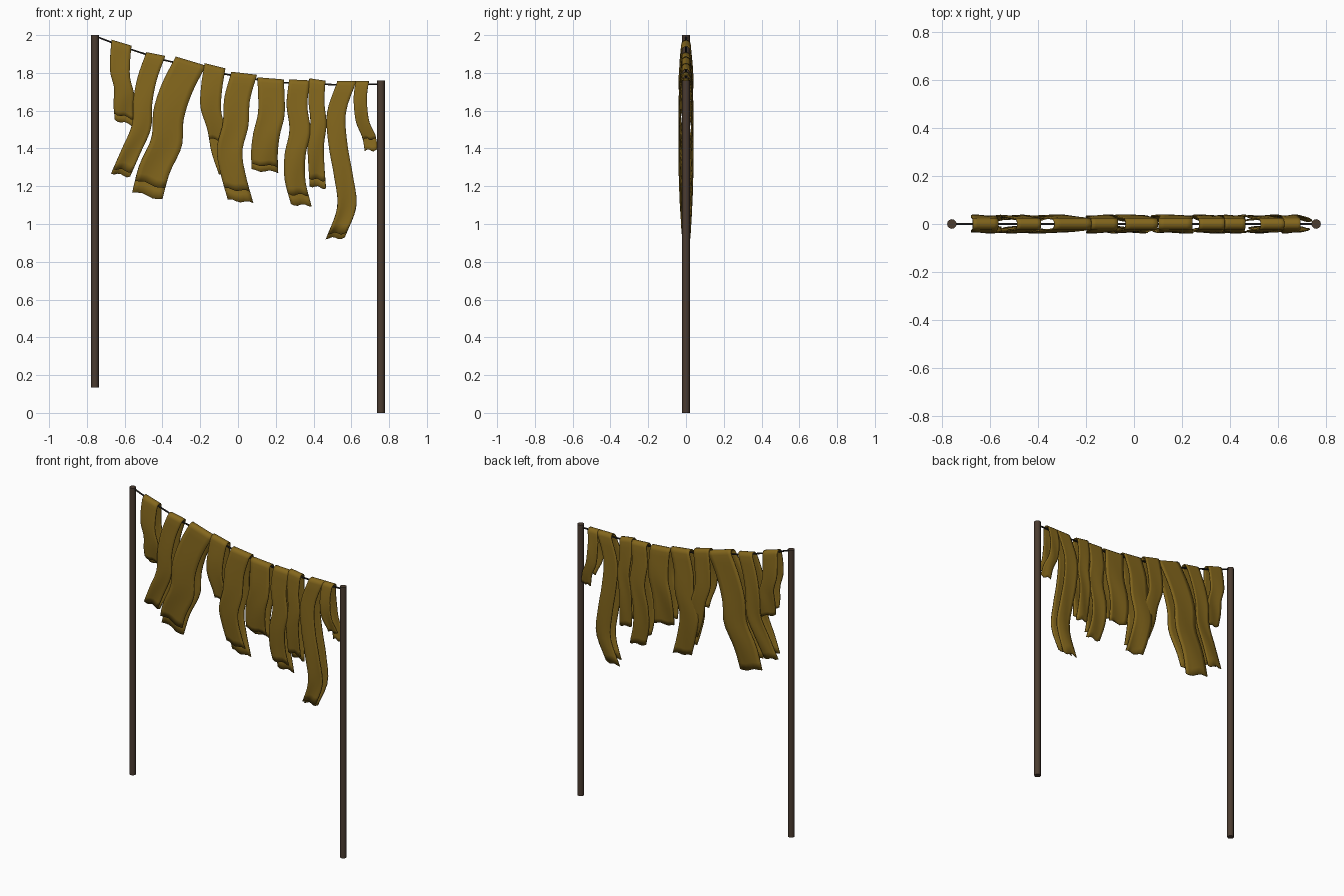
import bpy, bmesh, math

if "Cube" in bpy.data.objects:
    bpy.data.objects.remove(bpy.data.objects["Cube"])


def material(name, rgb):
    m = bpy.data.materials.new(name)
    m.diffuse_color = (*rgb, 1)
    m.use_nodes = True
    m.node_tree.nodes["Principled BSDF"].inputs["Base Color"].default_value = m.diffuse_color
    return m


CLOTH = material("ochre_cloth", (0.23, 0.135, 0.012))
WOOD = material("dark_wood", (0.07, 0.045, 0.03))
ROPE = material("dark_rope", (0.02, 0.017, 0.015))


def smooth(ob):
    bpy.ops.object.select_all(action='DESELECT')
    ob.select_set(True)
    bpy.context.view_layer.objects.active = ob
    bpy.ops.object.shade_smooth_by_angle(angle=math.radians(40))


def post(name, x, z0, z1):
    bpy.ops.mesh.primitive_cylinder_add(vertices=12, radius=0.02, depth=z1 - z0,
                                        location=(x, 0, (z0 + z1) / 2))
    ob = bpy.context.object
    ob.name = name
    ob.data.materials.append(WOOD)
    smooth(ob)


def spline(vals, t):
    # Catmull-Rom through evenly spaced values
    n = len(vals) - 1
    i = min(int(t * n), n - 1)
    u = t * n - i
    b, c = vals[i], vals[i + 1]
    a = vals[i - 1] if i else 2 * b - c
    d = vals[i + 2] if i + 2 <= n else 2 * c - b
    return 0.5 * (2*b + (c - a)*u + (2*a - 5*b + 4*c - d)*u*u + (3*b - a - 3*c + d)*u**3)


def strip(k, top, front, back, width, slope, xs):
    # Cross rows run up the front, over the rope and down the back
    r, cols, rows = 0.022, 6, 16
    path = []
    for side, end in ((-1, front), (1, back)):
        leg = []
        for j in range(rows + 1):
            s = j / rows
            z = top - r + (end - top + r) * s
            d = 0.022 + 0.015 * math.sin(math.pi * s) - 0.006 * s
            leg.append((side * d, z, s))
        path += leg[::-1] if side < 0 else leg
        if side < 0:
            for a in (150, 120, 90, 60, 30):
                a = math.radians(a)
                path.append((r * math.cos(a), top - r + r * math.sin(a), 0))
    bm = bmesh.new()
    grid = []
    for y, z, s in path:
        t = min(max((top - z) / (top - back), 0), 1)
        xc = spline(xs, t)
        row = []
        for c in range(cols + 1):
            u = c / cols - 0.5
            wave = 0.005 * math.sin(5 * u + 6 * t + k) * s
            hem = 0.006 * math.sin(9 * u + k) * s ** 4
            row.append(bm.verts.new((xc + u * width, y + wave, z + slope * u * width + hem)))
        grid.append(row)
    for p, q in zip(grid, grid[1:]):
        for c in range(cols):
            bm.faces.new((p[c], p[c + 1], q[c + 1], q[c]))
    bmesh.ops.recalc_face_normals(bm, faces=bm.faces)
    me = bpy.data.meshes.new(f"cloth_strip_{k}")
    bm.to_mesh(me)
    bm.free()
    ob = bpy.data.objects.new(f"cloth_strip_{k}", me)
    bpy.context.collection.objects.link(ob)
    me.materials.append(CLOTH)
    smooth(ob)
    mod = ob.modifiers.new("thickness", 'SOLIDIFY')
    mod.thickness = 0.006
    mod.offset = 0


# Posts
post("left_post", -0.757, 0.135, 2.0)
post("right_post", 0.757, 0.0, 1.76)

# Sagging rope
pts = [(-0.757, 1.995), (-0.6, 1.935), (-0.4, 1.87), (-0.25, 1.835), (-0.05, 1.79),
       (0.1, 1.765), (0.25, 1.748), (0.5, 1.738), (0.757, 1.74)]
cu = bpy.data.curves.new("rope", 'CURVE')
cu.dimensions = '3D'
cu.bevel_depth = 0.005
cu.bevel_resolution = 1
cu.use_fill_caps = True
sp = cu.splines.new('POLY')
sp.points.add(len(pts) - 1)
for p, (x, z) in zip(sp.points, pts):
    p.co = (x, 0, z, 1)
rope = bpy.data.objects.new("rope", cu)
bpy.context.collection.objects.link(rope)
cu.materials.append(ROPE)

# Cloth strips: top, front end, back end, width, tilt, centre line from top to bottom
strip(1, 1.957, 1.57, 1.535, 0.105, -0.3, [-.617, -.624, -.624, -.603, -.606, -.60])
strip(2, 1.897, 1.285, 1.26, 0.10, -0.2, [-.436, -.481, -.505, -.511, -.566, -.622])
strip(3, 1.86, 1.21, 1.15, 0.16, -0.3, [-.251, -.323, -.368, -.378, -.442, -.48])
strip(4, 1.835, 1.44, 1.25, 0.11, -0.25, [-.122, -.140, -.143, -.106, -.085, -.045])
strip(5, 1.795, 1.18, 1.12, 0.135, -0.12, [.032, -.005, -.013, -.045, -.024, .013])
strip(6, 1.768, 1.31, 1.28, 0.14, -0.08, [.172, .177, .175, .151, .14, .143])
strip(7, 1.76, 1.155, 1.10, 0.11, -0.05, [.325, .312, .328, .302, .302, .335])
strip(8, 1.762, 1.235, 1.195, 0.085, -0.15, [.42, .415, .426, .412, .415, .423])
strip(9, 1.755, 0.95, 0.925, 0.10, 0.0, [.576, .521, .529, .558, .576, .515])
strip(10, 1.755, 1.45, 1.39, 0.07, 0.0, [.658, .648, .65, .661, .693, .706])
